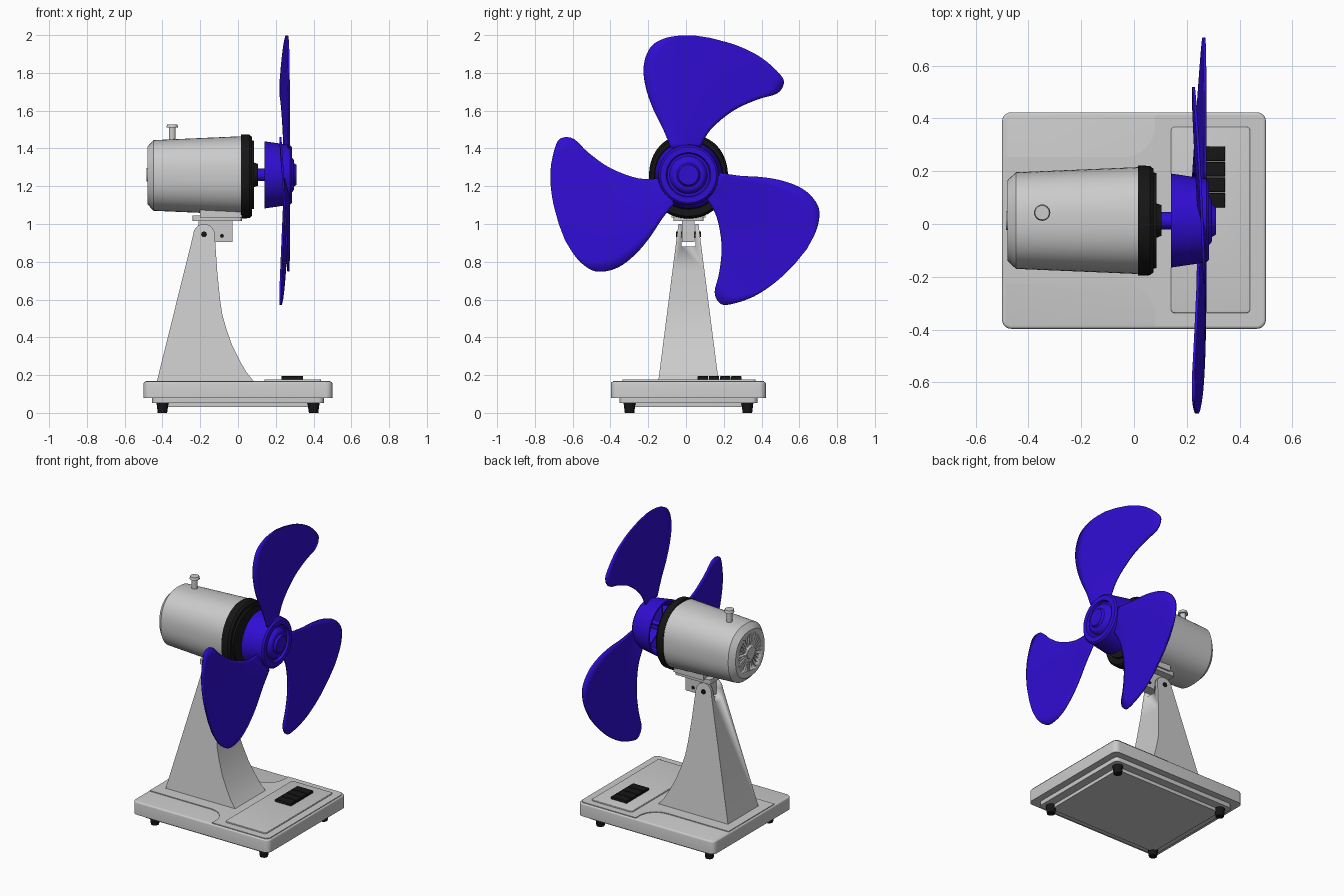
import bpy, bmesh, math
from mathutils import Vector, Matrix

if "Cube" in bpy.data.objects:
    bpy.data.objects.remove(bpy.data.objects["Cube"])

CY = 0.013          # centre line of the fan
HZ = 1.26           # height of the fan axis


def material(name, rgb):
    m = bpy.data.materials.new(name)
    m.diffuse_color = (*rgb, 1)
    m.use_nodes = True
    m.node_tree.nodes["Principled BSDF"].inputs["Base Color"].default_value = m.diffuse_color
    return m


BLUE = material("blue", (0.03, 0.004, 0.65))
BLACK = material("black", (0.008, 0.008, 0.008))


def finish(name, bm, mat=None, angle=35):
    bmesh.ops.remove_doubles(bm, verts=bm.verts, dist=1e-5)
    bmesh.ops.recalc_face_normals(bm, faces=bm.faces)
    me = bpy.data.meshes.new(name)
    bm.to_mesh(me)
    bm.free()
    ob = bpy.data.objects.new(name, me)
    bpy.context.collection.objects.link(ob)
    if mat:
        me.materials.append(mat)
    bpy.ops.object.select_all(action='DESELECT')
    ob.select_set(True)
    bpy.context.view_layer.objects.active = ob
    bpy.ops.object.shade_smooth_by_angle(angle=math.radians(angle))
    return ob


def loft(name, rings, mat=None, angle=35):
    """Skin closed rings of points and cap both ends."""
    bm = bmesh.new()
    vs = [[bm.verts.new(p) for p in r] for r in rings]
    n = len(rings[0])
    for a, b in zip(vs, vs[1:]):
        for i in range(n):
            bm.faces.new((a[i], a[(i + 1) % n], b[(i + 1) % n], b[i]))
    bm.faces.new(vs[0])
    bm.faces.new(vs[-1])
    return finish(name, bm, mat, angle)


def x_ring(x, ry, rz, zc=HZ, power=2.0, n=64):
    """Ellipse or superellipse around the fan axis."""
    out = []
    for i in range(n):
        c, s = math.cos(2 * math.pi * i / n), math.sin(2 * math.pi * i / n)
        p = 2 / power
        out.append((x, CY + ry * math.copysign(abs(c) ** p, c),
                    zc + rz * math.copysign(abs(s) ** p, s)))
    return out


def turned(name, profile, mat=None):
    return loft(name, [x_ring(x, max(r, 1e-7), max(r, 1e-7)) for x, r in profile], mat)


def box(name, lo, hi, mat=None, corner=0, edge=0):
    """Box with rounded vertical corners and a softened top edge."""
    lo, hi = Vector(lo), Vector(hi)
    bm = bmesh.new()
    bmesh.ops.create_cube(bm, size=1)
    for v in bm.verts:
        v.co = Vector((lo[i] + (v.co[i] + 0.5) * (hi[i] - lo[i]) for i in range(3)))
    if corner:
        es = [e for e in bm.edges if abs(e.verts[0].co.z - e.verts[1].co.z) > 1e-5]
        bmesh.ops.bevel(bm, geom=es, offset=corner, segments=5, profile=0.5, affect='EDGES')
    if edge:
        es = [e for e in bm.edges if all(v.co.z > hi.z - 1e-5 for v in e.verts)]
        bmesh.ops.bevel(bm, geom=es, offset=edge, segments=3, profile=0.5, affect='EDGES')
    return finish(name, bm, mat)


def rod(name, p, axis, length, r1, r2, mat=None):
    """Cylinder or cone from its base centre along an axis."""
    bm = bmesh.new()
    d = Vector(axis)
    m = Matrix.Translation(Vector(p) + d * length / 2) @ d.to_track_quat('Z', 'Y').to_matrix().to_4x4()
    bmesh.ops.create_cone(bm, cap_ends=True, segments=24, radius1=r1, radius2=r2,
                          depth=length, matrix=m)
    return finish(name, bm, mat)


def radial_boxes(name, count, x0, x1, r0, r1, half, mat=None):
    bm = bmesh.new()
    for k in range(count):
        m = (Matrix.Translation((0, CY, HZ)) @ Matrix.Rotation(2 * math.pi * k / count, 4, 'X')
             @ Matrix.Translation(((x0 + x1) / 2, 0, (r0 + r1) / 2))
             @ Matrix.Diagonal((x1 - x0, half * 2, r1 - r0, 1)))
        bmesh.ops.create_cube(bm, size=1, matrix=m)
    return finish(name, bm, mat)


def cut(target, cutter):
    mod = target.modifiers.new("cut", 'BOOLEAN')
    mod.operation, mod.object, mod.solver = 'DIFFERENCE', cutter, 'EXACT'
    bpy.context.view_layer.objects.active = target
    bpy.ops.object.modifier_apply(modifier=mod.name)
    bpy.data.objects.remove(cutter)


# Base: shell, skirt, bottom plate and feet
box("base_shell", (-0.5, CY - 0.41, 0.08), (0.5, CY + 0.41, 0.165), None, 0.035, 0.01)
box("base_skirt", (-0.455, CY - 0.365, 0.052), (0.455, CY + 0.365, 0.082), None, 0.03)
box("base_plate", (-0.40, CY - 0.31, 0.03), (0.40, CY + 0.31, 0.055), None, 0.02)
for sx in (-1, 1):
    for sy in (-1, 1):
        rod("foot", (sx * 0.4, CY + sy * 0.312, 0), (0, 0, 1), 0.055, 0.025, 0.032, BLACK)

# Raised deck with curved shoulders, control panel and buttons
half = [(-0.49, 0.24)] + [(-0.04 + 0.12 * math.sin(a), 0.36 - 0.12 * math.cos(a))
                          for a in [math.pi / 2 * i / 8 for i in range(9)]]
half += [(0.08, 0.40), (0.47, 0.40), (0.49, 0.38)]
outline = half + [(x, -y) for x, y in reversed(half)]
loft("base_deck", [[(x, CY + y, z) for x, y in outline] for z in (0.155, 0.170)])
box("control_panel", (0.14, CY - 0.35, 0.16), (0.44, CY + 0.355, 0.178), None, 0.015, 0.004)
for k in range(4):
    y = 0.062 + k * 0.059
    box("button", (0.23, y, 0.17), (0.345, y + 0.055, 0.195), BLACK, 0, 0.004)

# Stand: tapered column with a rounded, forked top
side = [(-0.43, 0.165)]
side += [(-0.18 - 0.057 * math.cos(a), 0.943 + 0.057 * math.sin(a))
         for a in [math.pi * i / 14 for i in range(15)]]
side += [(-0.11, 0.75), (-0.095, 0.6), (-0.083, 0.52), (-0.06, 0.44), (-0.03, 0.355),
         (0.01, 0.275), (0.045, 0.215), (0.085, 0.165)]


def stand_half(z):
    return 0.16 - (z - 0.165) / 0.835 * 0.107


stand = loft("stand", [[(x, CY + s * stand_half(z), z) for x, z in side] for s in (-1, 1)])
cut(stand, box("fork_cutter", (-0.3, CY - 0.036, 0.88), (0.05, CY + 0.036, 1.1)))
rod("pivot_bolt", (-0.18, CY - 0.066, 0.945), (0, 1, 0), 0.132, 0.015, 0.015, BLACK)

# Tilt bracket under the motor
box("tilt_bracket", (-0.21, CY - 0.033, 0.905), (-0.03, CY + 0.033, 1.03))
rod("bracket_bolt", (-0.085, CY - 0.037, 0.937), (0, 1, 0), 0.074, 0.01, 0.01, BLACK)
box("bracket_plate", (-0.24, CY - 0.08, 1.015), (0.02, CY + 0.08, 1.045), None, 0.015)
box("housing_saddle", (-0.20, CY - 0.09, 1.035), (0.02, CY + 0.09, 1.10))

# Motor housing with a radial rear grille
housing = loft("motor_housing", [x_ring(x, ry, rz, 1.257, 2.35) for x, ry, rz in
               [(-0.48, 0.152, 0.152), (-0.447, 0.183, 0.187), (0.03, 0.203, 0.208)]], None, 25)
cut(housing, radial_boxes("grille_cutter", 28, -0.5, -0.465, 0.055, 0.115, 0.004))
turned("grille_boss", [(-0.47, 0), (-0.47, 0.04), (-0.484, 0.035), (-0.484, 0)])

# Oscillation knob
rod("knob_stem", (-0.348, CY + 0.03, 1.42), (0, 0, 1), 0.095, 0.018, 0.018)
rod("knob_cap", (-0.348, CY + 0.03, 1.51), (0, 0, 1), 0.018, 0.031, 0.027)

# Black front collar of the motor
loft("motor_collar", [x_ring(x, ry, rz, 1.252, 2.15) for x, ry, rz in
     [(0.015, 0.209, 0.223), (0.06, 0.207, 0.221), (0.073, 0.197, 0.21)]], BLACK)
turned("collar_steps", [(0.06, 0), (0.06, 0.185), (0.085, 0.18), (0.085, 0.065),
                        (0.105, 0.058), (0.105, 0)], BLACK)

# Shaft and hub, hollow at the back with inner ribs
turned("shaft", [(0.09, 0), (0.09, 0.033), (0.255, 0.033), (0.255, 0)], BLUE)
turned("hub", [(0.25, 0), (0.25, 0.143), (0.14, 0.165), (0.14, 0.178), (0.275, 0.158),
               (0.285, 0.148), (0.285, 0.118), (0.268, 0.112), (0.268, 0.1), (0.288, 0.09),
               (0.296, 0.078), (0.296, 0.062), (0.31, 0.053), (0.31, 0)], BLUE)
radial_boxes("hub_ribs", 6, 0.165, 0.252, 0.03, 0.15, 0.005, BLUE)

# Blades: both edges run from hub to tip, with a twist across the chord
left = [(-0.08, 1.40), (-0.12, 1.50), (-0.17, 1.60), (-0.207, 1.70), (-0.225, 1.80),
        (-0.215, 1.88), (-0.18, 1.945), (-0.12, 1.98), (-0.05, 1.996), (0.04, 1.999)]
right = [(0.07, 1.40), (0.13, 1.50), (0.25, 1.60), (0.38, 1.66), (0.48, 1.69),
         (0.517, 1.74), (0.50, 1.79), (0.40, 1.88), (0.27, 1.945), (0.13, 1.985)]


def spline(pts, per=4):
    """Catmull-Rom resampling."""
    p = [Vector(q) for q in pts]
    p = [2 * p[0] - p[1]] + p + [2 * p[-1] - p[-2]]
    out = []
    for i in range(1, len(p) - 2):
        a, b, c, d = p[i - 1:i + 3]
        for k in range(per):
            t = k / per
            out.append(0.5 * (2 * b + (c - a) * t + (2 * a - 5 * b + 4 * c - d) * t * t
                              + (3 * b - a - 3 * c + d) * t ** 3))
    return out + [p[-2]]


def blade_point(q):
    y, z = q.x - CY, q.y - HZ
    t = min(max((math.atan2(y, z) + math.radians(30)) / math.radians(76), 0), 1)
    return Vector((0.27 - 0.045 * t ** 1.4, y, z))


for k in range(3):
    turn = Matrix.Translation((0, CY, HZ)) @ Matrix.Rotation(k * math.tau / 3, 4, 'X')
    bm = bmesh.new()
    rows = [[bm.verts.new(turn @ blade_point(a.lerp(b, j / 12))) for j in range(13)]
            for a, b in zip(spline(left), spline(right))]
    for r0, r1 in zip(rows, rows[1:]):
        for j in range(12):
            bm.faces.new((r0[j], r0[j + 1], r1[j + 1], r1[j]))
    blade = finish("fan_blade", bm, BLUE, 60)
    thick = blade.modifiers.new("thickness", 'SOLIDIFY')
    thick.thickness, thick.offset = 0.01, 0
